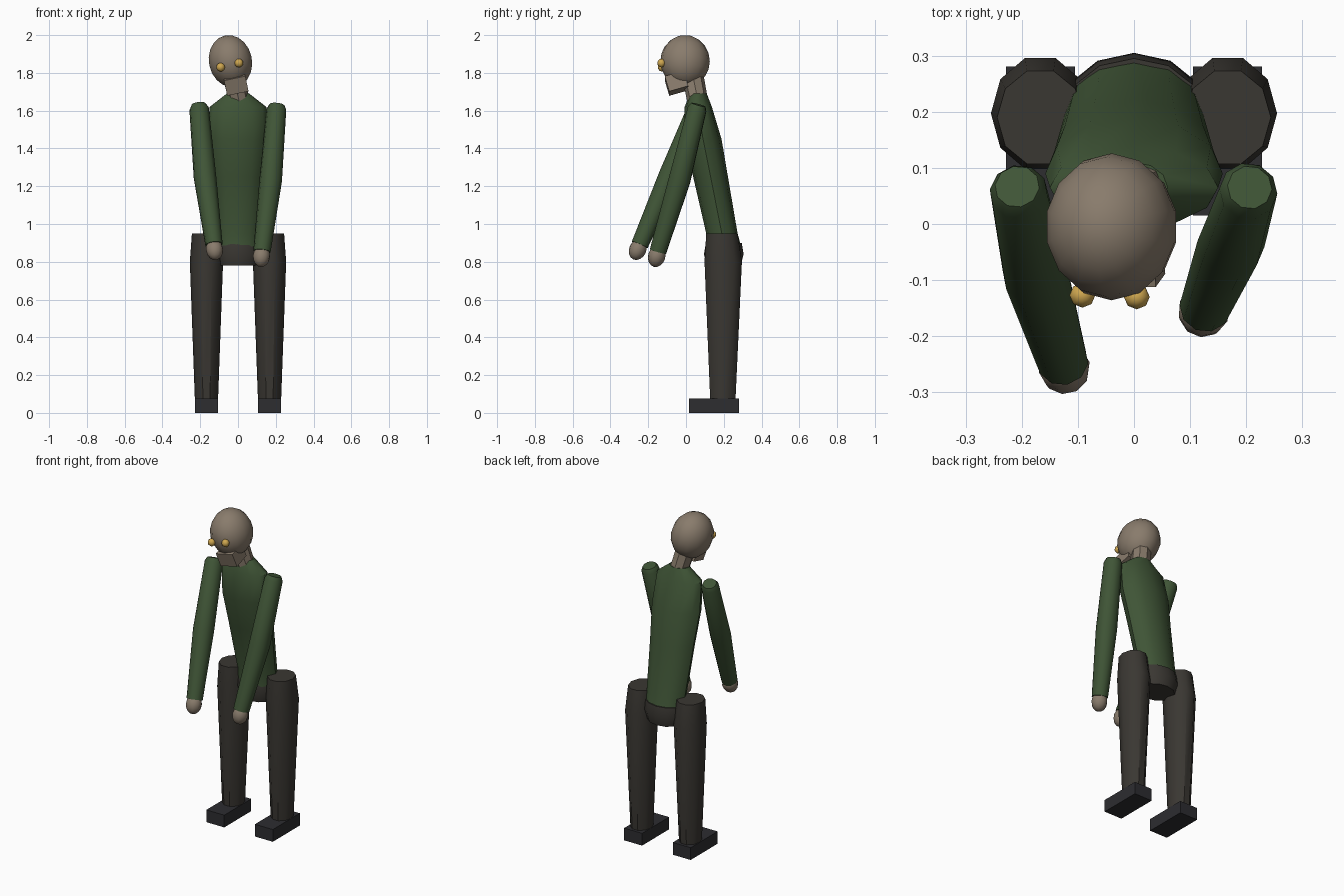
import bpy, bmesh, math
from mathutils import Vector, Matrix

if "Cube" in bpy.data.objects:
    bpy.data.objects.remove(bpy.data.objects["Cube"])


def material(name, rgb):
    m = bpy.data.materials.new(name)
    m.diffuse_color = (*rgb, 1)
    m.use_nodes = True
    m.node_tree.nodes["Principled BSDF"].inputs["Base Color"].default_value = m.diffuse_color
    return m


SKIN = material("skin", (0.25, 0.20, 0.15))
SHIRT = material("shirt", (0.05, 0.09, 0.037))
TROUSER = material("trouser", (0.042, 0.038, 0.032))
SHOE = material("shoe", (0.026, 0.026, 0.03))
EYE = material("eye", (0.63, 0.39, 0.08))


def finish(name, bm, mat, angle=40):
    bmesh.ops.recalc_face_normals(bm, faces=bm.faces)
    me = bpy.data.meshes.new(name)
    bm.to_mesh(me)
    bm.free()
    ob = bpy.data.objects.new(name, me)
    bpy.context.collection.objects.link(ob)
    me.materials.append(mat)
    bpy.ops.object.select_all(action='DESELECT')
    ob.select_set(True)
    bpy.context.view_layer.objects.active = ob
    if angle:
        bpy.ops.object.shade_smooth_by_angle(angle=math.radians(angle))
    return ob


def loft(name, rings, mat, sides=10, axis=(0, 0, 1)):
    """Skin elliptical rings (centre, rx, ry) that stand square to the axis."""
    rot = Vector((0, 0, 1)).rotation_difference(Vector(axis))
    bm = bmesh.new()
    loops = []
    for c, rx, ry in rings:
        loops.append([bm.verts.new(Vector(c) + rot @ Vector(
            (rx * math.cos(math.tau * i / sides), ry * math.sin(math.tau * i / sides), 0)))
            for i in range(sides)])
    for a, b in zip(loops, loops[1:]):
        for i in range(sides):
            j = (i + 1) % sides
            bm.faces.new((a[i], a[j], b[j], b[i]))
    bm.faces.new(loops[0])
    bm.faces.new(loops[-1])
    return finish(name, bm, mat)


def ball(name, centre, radii, mat, seg=12, rows=8, rot=Matrix()):
    bm = bmesh.new()
    bmesh.ops.create_uvsphere(bm, u_segments=seg, v_segments=rows, radius=1)
    bm.transform(Matrix.Translation(centre) @ rot @ Matrix.Diagonal((*radii, 1)))
    return finish(name, bm, mat, 60)


def box(name, centre, size, mat, rot=Matrix()):
    bm = bmesh.new()
    bmesh.ops.create_cube(bm, size=1)
    bm.transform(Matrix.Translation(centre) @ rot @ Matrix.Diagonal((*size, 1)))
    return finish(name, bm, mat, 0)


# legs and shoes
for side, s in (("left", -1), ("right", 1)):
    x = 0.167 * s
    loft(side + "_leg", [((x, 0.195, 0.06), 0.061, 0.07),
                         ((x, 0.197, 0.80), 0.088, 0.104),
                         ((x, 0.19, 0.95), 0.077, 0.087)], TROUSER)
    box(side + "_shoe", (x, 0.148, 0.038), (0.123, 0.265, 0.076), SHOE)

# pelvis and leaning torso
loft("pelvis", [((0, 0.2, 0.78), 0.11, 0.09), ((0, 0.2, 0.84), 0.13, 0.105),
                ((0, 0.2, 0.90), 0.122, 0.095)], TROUSER, 12)
loft("torso", [((0, 0.2, 0.86), 0.124, 0.098), ((0, 0.19, 0.95), 0.125, 0.083),
               ((0, 0.13, 1.25), 0.142, 0.092), ((0, 0.09, 1.45), 0.158, 0.098),
               ((0, 0.065, 1.62), 0.15, 0.072), ((0, 0.065, 1.69), 0.06, 0.045)], SHIRT, 12)

# arms hanging forward, the left one further out
ARMS = {"left": ((-0.207, 0.062, 1.62), (-0.175, -0.088, 1.25), (-0.127, -0.245, 0.89)),
        "right": ((0.205, 0.062, 1.62), (0.173, -0.035, 1.23), (0.127, -0.148, 0.855))}
for side, pts in ARMS.items():
    top, elbow, wrist = map(Vector, pts)
    d = (wrist - top).normalized()
    loft(side + "_arm", [(top - d * 0.012, 0.04, 0.04), (top + d * 0.012, 0.052, 0.052),
                         (elbow, 0.06, 0.06), (wrist, 0.046, 0.046)], SHIRT, 10, d)
    tilt = Vector((0, 0, 1)).rotation_difference(d).to_matrix().to_4x4()
    ball(side + "_hand", wrist + d * 0.027, (0.046, 0.046, 0.058), SKIN, 10, 8, tilt)

# neck, tilted head and jaw
roll = Matrix.Rotation(math.radians(-12), 4, 'Y')
pitch = Matrix.Rotation(math.radians(16), 4, 'X')
loft("neck", [((0.005, 0.06, 1.66), 0.055, 0.055), ((-0.025, 0.035, 1.79), 0.057, 0.057)],
     SKIN, 8, (-0.2, -0.2, 1))
ball("head", (-0.04, -0.005, 1.862), (0.117, 0.131, 0.139), SKIN, 14, 10, roll)
box("jaw", (-0.012, -0.05, 1.745), (0.115, 0.105, 0.085), SKIN, roll @ pitch)

# eyes
for side, c in (("left", (-0.092, -0.127, 1.83)), ("right", (0.005, -0.13, 1.852))):
    ball(side + "_eye", c, (0.023, 0.022, 0.023), EYE, 8, 6)
